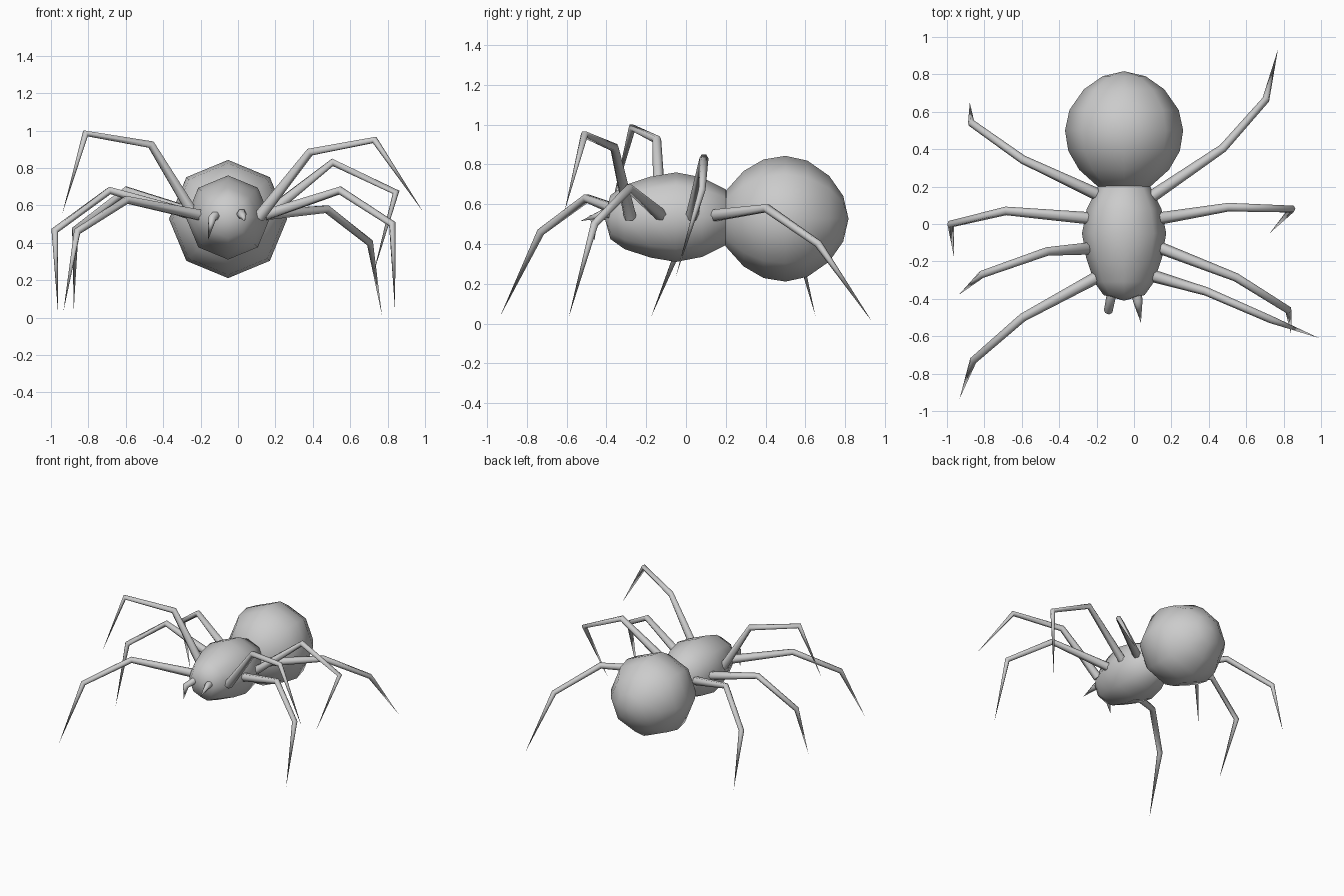
import bpy, bmesh, math
from mathutils import Vector

if "Cube" in bpy.data.objects:
    bpy.data.objects.remove(bpy.data.objects["Cube"])

CX, CZ = -0.053, 0.535  # body axis, running along y


def finish(name, bm, smooth=True):
    bmesh.ops.recalc_face_normals(bm, faces=bm.faces[:])
    for f in bm.faces:
        f.smooth = smooth
    me = bpy.data.meshes.new(name)
    bm.to_mesh(me)
    bm.free()
    ob = bpy.data.objects.new(name, me)
    bpy.context.collection.objects.link(ob)
    return ob


def skin(bm, rings):
    for a, b in zip(rings, rings[1:]):
        n = max(len(a), len(b))
        for i in range(n):
            j = (i + 1) % n
            if len(a) == 1:
                bm.faces.new((a[0], b[i], b[j]))
            elif len(b) == 1:
                bm.faces.new((a[i], b[0], a[j]))
            else:
                bm.faces.new((a[i], a[j], b[j], b[i]))


def lathe(name, profile, cz, n=8):
    """Revolve (y, radius) points about the body axis."""
    bm = bmesh.new()
    rings = []
    for y, r in profile:
        k = n if r > 0 else 1
        rings.append([bm.verts.new((CX + r * math.sin(i * math.tau / n), y,
                                    cz + r * math.cos(i * math.tau / n))) for i in range(k)])
    skin(bm, rings)
    return finish(name, bm)


def limb(name, pts, radii, n=6):
    """Tapered jointed tube ending in a point."""
    bm = bmesh.new()
    pts = [Vector(p) for p in pts]
    rings = []
    for i, (p, r) in enumerate(zip(pts, radii)):
        if r == 0:
            rings.append([bm.verts.new(p)])
            continue
        prev = (p - pts[i - 1]).normalized() if i else (pts[1] - p).normalized()
        t = (prev + (pts[i + 1] - p).normalized()).normalized()
        side = t.cross(Vector((0, 0, 1))).normalized()
        up = side.cross(t)
        rings.append([bm.verts.new(p + r * (math.cos(k * math.tau / n) * side
                                            + math.sin(k * math.tau / n) * up)) for k in range(n)])
    skin(bm, rings)
    bm.faces.new(rings[0])
    ob = finish(name, bm)
    ob.data.polygons[-1].use_smooth = False
    return ob


# body: head section and abdomen meet at a narrow waist
lathe("head_section", [(-0.41, 0), (-0.38, 0.11), (-0.31, 0.16), (-0.18, 0.203),
                       (-0.05, 0.225), (0.08, 0.2), (0.2, 0.14), (0.26, 0)], CZ)
lathe("abdomen", [(0.17, 0), (0.2, 0.14), (0.29, 0.24), (0.39, 0.298), (0.5, 0.316),
                  (0.61, 0.292), (0.72, 0.215), (0.79, 0.115), (0.817, 0)], 0.527)

# legs: hip, two joints, tip
legs = {
    "right_back_leg": [(.10, .15, .545), (.475, .405, .58), (.705, .665, .4), (.77, .935, .01)],
    "right_mid_back_leg": [(.14, .03, .54), (.505, .09, .83), (.845, .08, .67), (.725, -.05, .24)],
    "right_mid_front_leg": [(.12, -.12, .54), (.545, -.285, .68), (.825, -.46, .5), (.84, -.59, .03)],
    "right_front_leg": [(.11, -.28, .535), (.385, -.36, .885), (.73, -.51, .95), (.99, -.61, .565)],
    "left_back_leg": [(-.2, .16, .545), (-.595, .345, .68), (-.87, .54, .47), (-.878, .65, .04)],
    "left_mid_back_leg": [(-.23, .03, .545), (-.685, .07, .68), (-.98, 0, .465), (-.963, -.175, .035)],
    "left_mid_front_leg": [(-.23, -.13, .54), (-.465, -.147, .925), (-.815, -.27, .985), (-.938, -.38, .56)],
    "left_front_leg": [(-.19, -.28, .545), (-.595, -.5, .63), (-.86, -.73, .46), (-.933, -.935, .035)],
}
for name, pts in legs.items():
    limb(name, pts, (0.033, 0.023, 0.02, 0))

# fangs
limb("right_fang", [(.012, -.35, .55), (.02, -.41, .555), (.037, -.53, .515)], (.026, .026, 0))
limb("left_fang", [(-.115, -.35, .55), (-.138, -.465, .53), (-.16, -.46, .415)], (.026, .024, 0))
